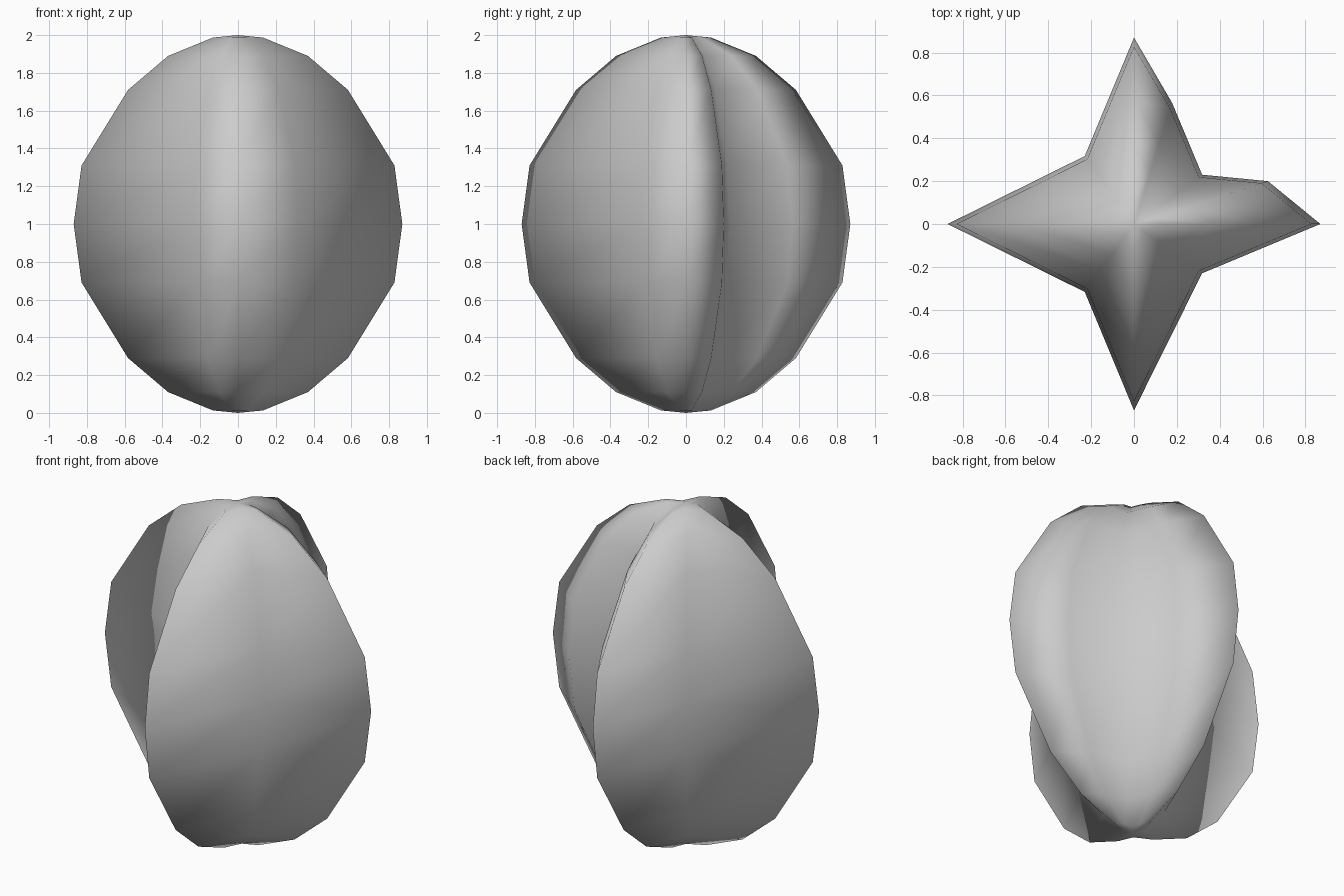
import bpy, bmesh

if "Cube" in bpy.data.objects:
    bpy.data.objects.remove(bpy.data.objects["Cube"])

# Widest star cross-section (x, y), uneven four-pointed
STAR = [(0.87, 0), (0.625, 0.2), (0.318, 0.23), (0.178, 0.565), (0, 0.87),
        (-0.23, 0.317), (-0.87, 0), (-0.23, -0.317), (0, -0.87), (0.318, -0.23)]

# Vertical profile: (scale of the star, height above or below the middle)
HALF = [(0.952, 0.31), (0.669, 0.71), (0.425, 0.89), (0.152, 0.987)]
PROFILE = [(s, 1 - h) for s, h in reversed(HALF)] + [(1, 1)] + [(s, 1 + h) for s, h in HALF]

bm = bmesh.new()
rings = [[bm.verts.new((x * s, y * s, z)) for x, y in STAR] for s, z in PROFILE]
n = len(STAR)

# Side walls between neighbouring rings
for low, high in zip(rings, rings[1:]):
    for i in range(n):
        j = (i + 1) % n
        bm.faces.new((low[i], low[j], high[j], high[i]))

# Fans closing the poles
for ring, z in ((rings[0], 0), (rings[-1], 2)):
    pole = bm.verts.new((0, 0, z))
    for i in range(n):
        bm.faces.new((ring[i], ring[(i + 1) % n], pole))

bmesh.ops.recalc_face_normals(bm, faces=bm.faces)
for f in bm.faces:
    f.smooth = True
mesh = bpy.data.meshes.new("star_body")
bm.to_mesh(mesh)
bm.free()
body = bpy.data.objects.new("star_body", mesh)
bpy.context.collection.objects.link(body)
